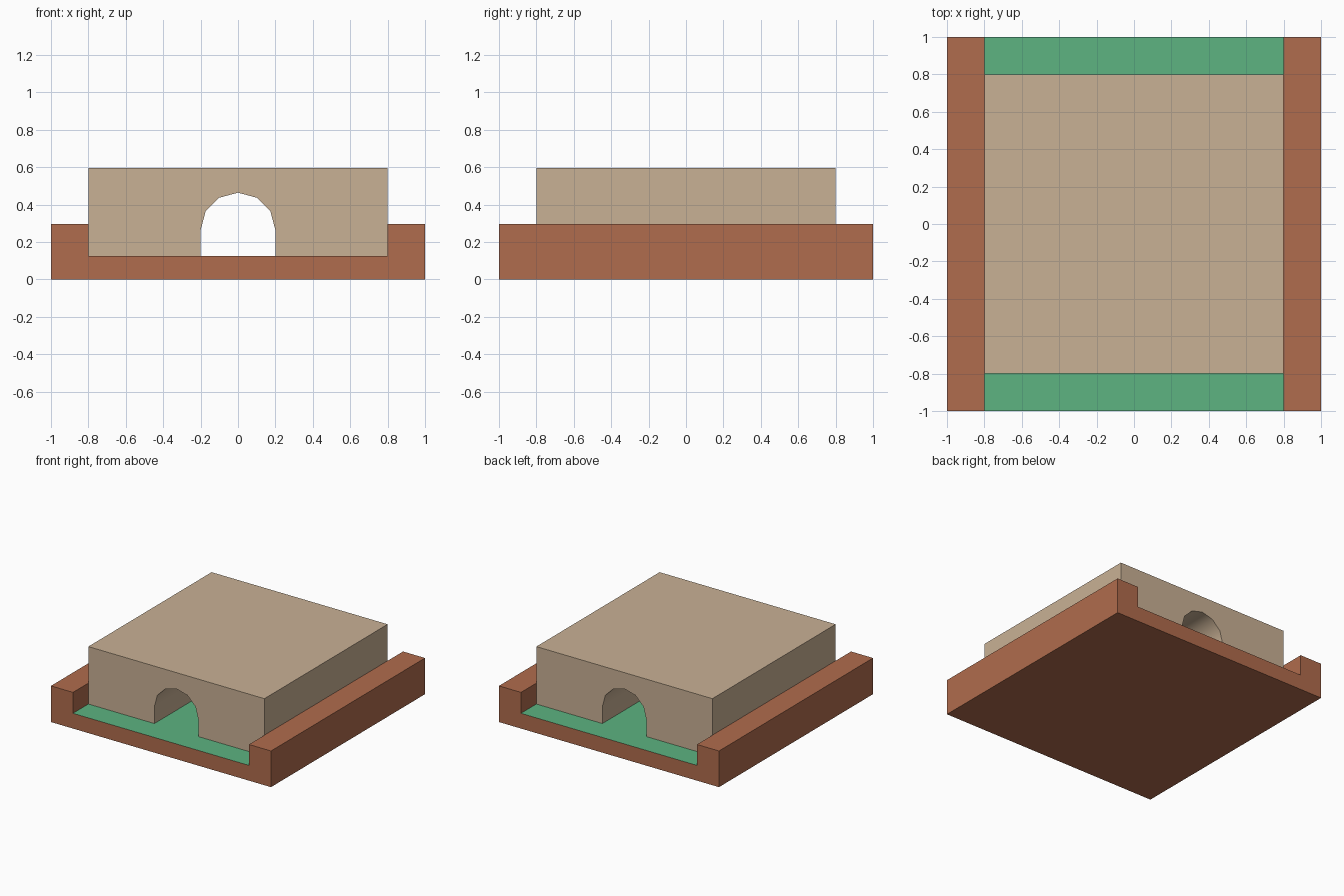
import bpy, bmesh, math

if "Cube" in bpy.data.objects:
    bpy.data.objects.remove(bpy.data.objects["Cube"])


def material(name, rgb):
    m = bpy.data.materials.new(name)
    m.diffuse_color = (*rgb, 1)
    m.use_nodes = True
    m.node_tree.nodes["Principled BSDF"].inputs["Base Color"].default_value = m.diffuse_color
    return m


def extrude_profile(name, profile, half_depth, mats):
    """Extrude an (x, z) outline along y, centred on y = 0."""
    bm = bmesh.new()
    face = bm.faces.new([bm.verts.new((x, -half_depth, z)) for x, z in profile])
    new = bmesh.ops.extrude_face_region(bm, geom=[face])["geom"]
    verts = [v for v in new if isinstance(v, bmesh.types.BMVert)]
    bmesh.ops.translate(bm, vec=(0, 2 * half_depth, 0), verts=verts)
    bmesh.ops.recalc_face_normals(bm, faces=bm.faces)
    mesh = bpy.data.meshes.new(name)
    bm.to_mesh(mesh)
    bm.free()
    for m in mats:
        mesh.materials.append(m)
    obj = bpy.data.objects.new(name, mesh)
    bpy.context.collection.objects.link(obj)
    return obj


brick = material("terracotta", (0.434, 0.150, 0.074))
sand = material("sand", (0.584, 0.440, 0.301))
green = material("green", (0.109, 0.451, 0.220))

FLOOR, RAIL, TOP = 0.125, 0.297, 0.597
W = 0.8  # half width of channel and block

# Channelled base, with a green channel floor
base = extrude_profile("channel_base", [
    (-1, 0), (1, 0), (1, RAIL), (W, RAIL), (W, FLOOR),
    (-W, FLOOR), (-W, RAIL), (-1, RAIL)], 1.0, [brick, green])
for p in base.data.polygons:
    if p.normal.z > 0.9 and abs(p.center.z - FLOOR) < 0.01:
        p.material_index = 1

# Block with an arched tunnel running front to back
R, SPRING = 0.2, 0.264
arch = [(R * math.cos(math.pi * i / 6), SPRING + R * math.sin(math.pi * i / 6))
        for i in range(7)]
block = extrude_profile("tunnel_block", [
    (W, FLOOR), (W, TOP), (-W, TOP), (-W, FLOOR), (-R, FLOOR),
    *reversed(arch), (R, FLOOR)], W, [sand])

# Smooth tunnel vault, sharp block edges
bpy.context.view_layer.objects.active = block
block.select_set(True)
bpy.ops.object.shade_smooth_by_angle(angle=math.radians(40))
